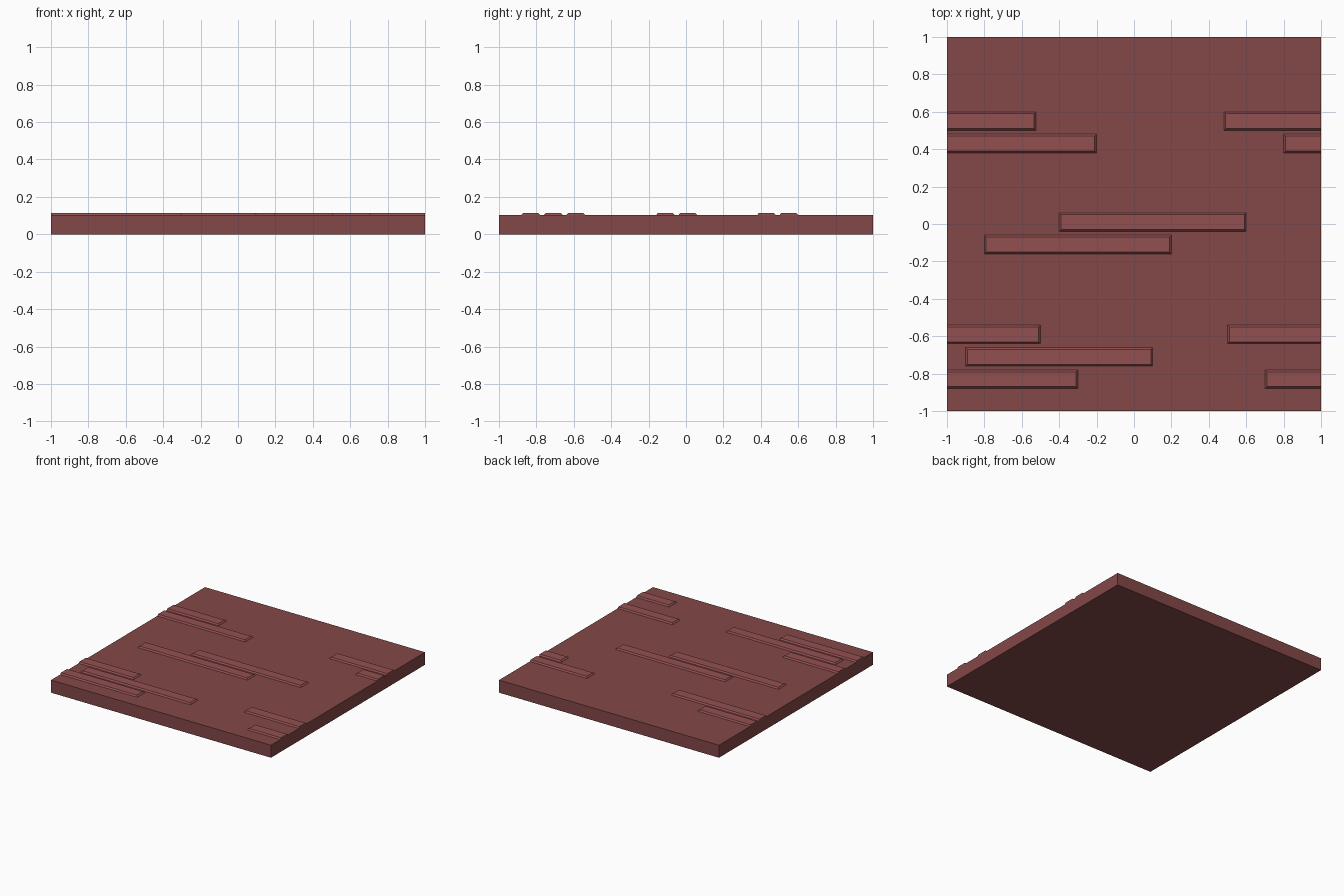
import bpy, bmesh

if "Cube" in bpy.data.objects:
    bpy.data.objects.remove(bpy.data.objects["Cube"])

T, TOP, B = 0.103, 0.114, 0.01  # slab height, brick height, brick chamfer


def material(name, color):
    m = bpy.data.materials.new(name)
    m.diffuse_color = (*color, 1)
    m.use_nodes = True
    m.node_tree.nodes["Principled BSDF"].inputs["Base Color"].default_value = m.diffuse_color
    return m


slab_mat = material("wall_red", (0.23, 0.065, 0.065))
brick_mat = material("brick_red", (0.29, 0.08, 0.082))


def block(name, lower, upper, z0, z1, mat):
    """Frustum between two rectangles given as (x0, x1, y0, y1)."""
    bm = bmesh.new()
    rings = []
    for (x0, x1, y0, y1), z in ((lower, z0), (upper, z1)):
        rings.append([bm.verts.new((x, y, z))
                      for x, y in ((x0, y0), (x1, y0), (x1, y1), (x0, y1))])
    lo, hi = rings
    bm.faces.new(lo[::-1])
    bm.faces.new(hi)
    for i in range(4):
        j = (i + 1) % 4
        bm.faces.new((lo[i], lo[j], hi[j], hi[i]))
    me = bpy.data.meshes.new(name)
    bm.to_mesh(me)
    bm.free()
    me.materials.append(mat)
    ob = bpy.data.objects.new(name, me)
    bpy.context.collection.objects.link(ob)


# base slab
block("wall_slab", (-1, 1, -1, 1), (-1, 1, -1, 1), 0, T, slab_mat)

# raised bricks: x start, x end, lower y; ends on the tile border stay upright
bricks = [
    (-1, -0.525, 0.50), (0.48, 1, 0.50),
    (-1, -0.2, 0.38), (0.8, 1, 0.38),
    (-0.4, 0.6, -0.04),
    (-0.8, 0.2, -0.16),
    (-1, -0.5, -0.64), (0.5, 1, -0.64),
    (-0.9, 0.1, -0.76),
    (-1, -0.3, -0.88), (0.7, 1, -0.88),
]
for n, (x0, x1, y) in enumerate(bricks):
    upper = (x0 if x0 == -1 else x0 + B, x1 if x1 == 1 else x1 - B,
             y + B, y + 0.1 - B)
    block(f"raised_brick_{n + 1}", (x0, x1, y, y + 0.1), upper,
          T, TOP, brick_mat)
